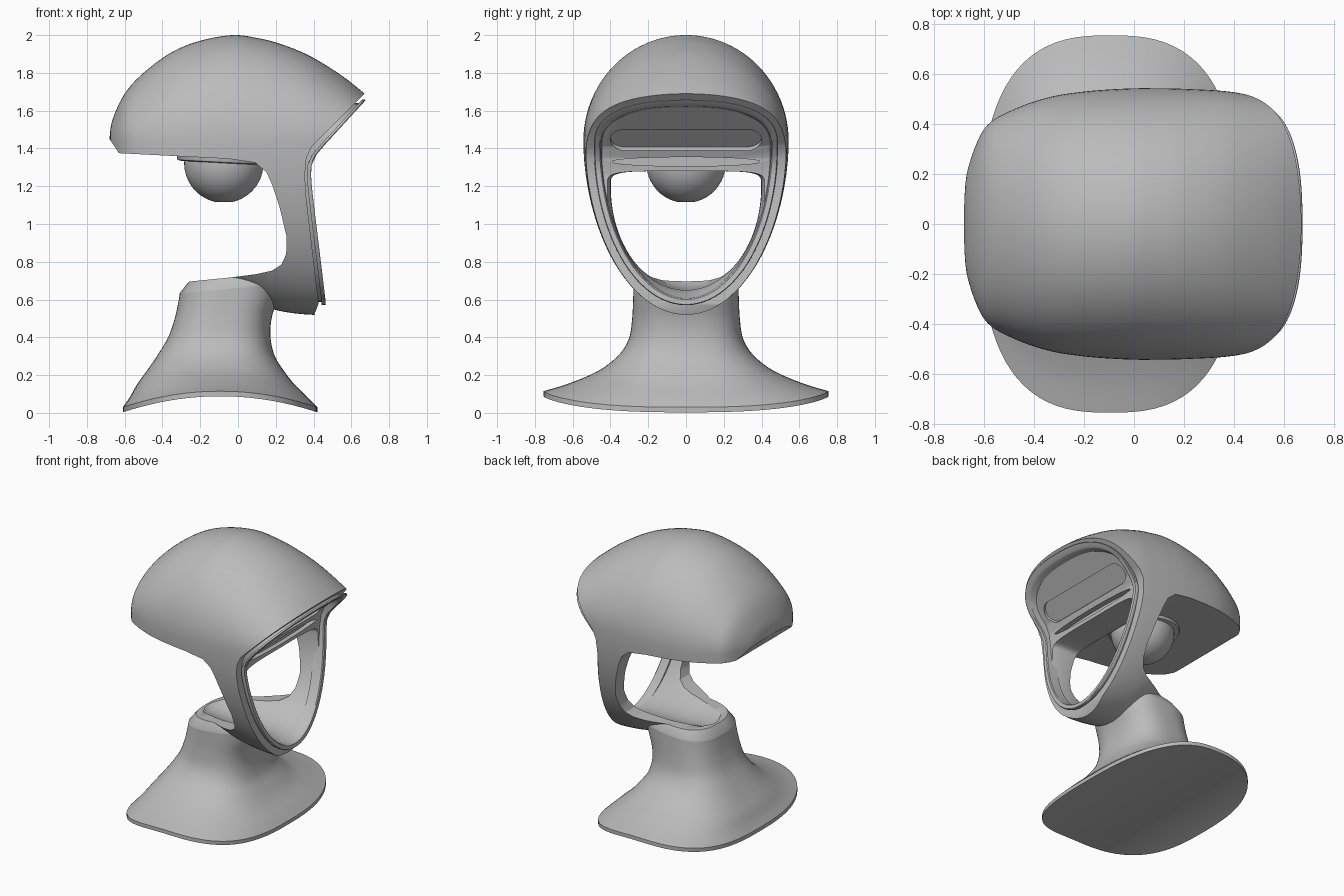
import bpy, bmesh
from math import sin, cos, pi, radians, copysign
from mathutils import Vector, Matrix

cube = bpy.data.objects.get("Cube")
if cube:
    bpy.data.objects.remove(cube, do_unlink=True)

grey = bpy.data.materials.new("matte grey")
grey.use_nodes = True
grey.diffuse_color = (0.5, 0.5, 0.5, 1)
grey.node_tree.nodes["Principled BSDF"].inputs["Base Color"].default_value = (0.5, 0.5, 0.5, 1)


def loft(name, rings, cap="strip"):
    """Skin a row of equal rings; cap is strip, face or wrap."""
    bm = bmesh.new()
    rows = [[bm.verts.new(p) for p in r] for r in rings]
    n = len(rows[0])
    pairs = list(zip(rows, rows[1:]))
    if cap == "wrap":
        pairs.append((rows[-1], rows[0]))
    for a, b in pairs:
        for i in range(n):
            j = (i + 1) % n
            bm.faces.new((a[i], a[j], b[j], b[i]))
    for r in (rows[0], rows[-1]):
        if cap == "face":
            bm.faces.new(r)
        elif cap == "strip":
            for i in range(n // 2):
                quad = (r[i], r[i + 1], r[n - i - 1], r[(n - i) % n])
                bm.faces.new(list(dict.fromkeys(quad)))
    bmesh.ops.recalc_face_normals(bm, faces=bm.faces)
    mesh = bpy.data.meshes.new(name)
    bm.to_mesh(mesh)
    bm.free()
    obj = bpy.data.objects.new(name, mesh)
    bpy.context.collection.objects.link(obj)
    mesh.materials.append(grey)
    return obj


def spline(rows, steps=6):
    """Catmull-Rom through rows of numbers."""
    out = []
    for i in range(len(rows) - 1):
        a, b, c, d = (rows[max(0, min(len(rows) - 1, i + k))] for k in (-1, 0, 1, 2))
        for s in range(steps):
            t = s / steps
            out.append([q + 0.5 * t * (r - p + t * (2 * p - 5 * q + 4 * r - u + t * (3 * (q - r) + u - p)))
                        for p, q, r, u in zip(a, b, c, d)])
    return out + [list(rows[-1])]


def lookup(table, z):
    for (z0, x0), (z1, x1) in zip(table, table[1:]):
        if z <= z1:
            return x0 + (x1 - x0) * (z - z0) / (z1 - z0)
    return table[-1][1]


def power(v, n):
    return copysign(abs(v) ** (2 / n), v)


def egg(w, up, down, zc, n_up=2, count=96):
    """Egg outline in y and z with separate upper and lower heights."""
    pts = []
    for i in range(count):
        t = 2 * pi * i / count
        n = n_up if sin(t) > 0 else 2
        pts.append((w * power(cos(t), n), zc + (up if sin(t) > 0 else down) * power(sin(t), n)))
    return pts


def boolean(target, cutter, operation):
    mod = target.modifiers.new(operation.lower(), "BOOLEAN")
    mod.operation, mod.solver, mod.object = operation, "EXACT", cutter
    bpy.context.view_layer.objects.active = target
    bpy.ops.object.modifier_apply(modifier=mod.name)
    bpy.data.objects.remove(cutter, do_unlink=True)


# Head volume: stations of x, top height, half width, lower depth
stations = [(-.68, 1.455, .08, .8), (-.665, 1.55, .22, .8), (-.6, 1.69, .38, .8),
            (-.5, 1.8, .45, .8), (-.35, 1.91, .505, .8), (-.2, 1.97, .53, .8),
            (-.03, 2, .542, .81), (.1, 1.985, .543, .86), (.22, 1.955, .54, .9),
            (.38, 1.89, .53, .92), (.55, 1.785, .5, .92), (.67, 1.69, .47, .92), (.76, 1.61, .44, .92)]
body = loft("head_and_stand", [[(x, y, z) for y, z in egg(w, top - 1.44, d, 1.44)]
                               for x, top, w, d in spline(stations)])

# Side silhouette: face front, jaw, open throat and dome underside
front = [(.67, 1.69), (.39, 1.41), (.362, 1.35), (.354, 1.26), (.36, 1.15), (.427, .58), (.4, .51), (.39, .45)]
throat = [(-.05, .45), (-.05, .715), (.1, .735), (.18, .753), (.23, .785), (.255, .84), (.258, .93),
          (.22, 1.09), (.18, 1.21), (.15, 1.275), (.09, 1.325), (-.05, 1.345), (-.63, 1.375), (-.72, 1.51)]
outline = [(-.9, 2.2), (1.18, 2.2)] + front + throat
boolean(body, loft("side_cutter", [[(x, y, z) for x, z in outline] for y in (-1, 1)], "face"), "INTERSECT")

# Neck flaring into an arched base: z, back x, front x, half width, arch, tilt
neck_rows = [(.03, -.61, .42, .755, 1, 0), (.08, -.575, .372, .63, .85, 0), (.15, -.535, .3, .49, .7, 0),
             (.22, -.485, .245, .405, .5, 0), (.3, -.43, .195, .34, .3, 0), (.4, -.37, .172, .3, 0, 0),
             (.5, -.335, .178, .285, 0, 0), (.6, -.315, .21, .28, 0, .03), (.66, -.308, .23, .278, 0, .1)]


def neck_ring(z, x0, x1, w, arch, tilt, count=80):
    ring, n = [], 2.7
    mid, half = (x0 + x1) / 2, (x1 - x0) / 2
    for i in range(count):
        t = 2 * pi * i / count
        u = power(cos(t), n)
        x = mid + half * u
        ring.append((x, w * power(sin(t), n), z + .085 * arch * (1 - u * u) + tilt * (x + .05)))
    return ring


neck_list = [(.003,) + neck_rows[0][1:]] + spline(neck_rows) + [(.716, -.26, .235, .245, 0, .1)]
boolean(body, loft("neck", [neck_ring(*r) for r in neck_list]), "UNION")

# Face opening that runs back into a dish in the neck
opening = [(-.25, .25, .5), (-.2, .36, .53), (0, .395, .545), (.3, .4, .55), (.37, .42, .57), (.55, .48, .64)]
boolean(body, loft("opening_cutter", [[(x, y, z) for y, z in egg(w, .08, d, 1.2, 5)]
                                      for x, w, d in opening]), "DIFFERENCE")

# Long pill recess in the brow panel
pill = []
for i in range(48):
    t = 2 * pi * (i + .5) / 48
    pill.append((copysign(.325, cos(t)) + .075 * cos(t), .075 * sin(t)))
pill_cutter = loft("pill_cutter", [[(x, y, z) for y, z in pill] for x in (-.02, .1)], "face")
pill_cutter.data.transform(Matrix.Translation((.427, 0, 1.447)) @ Matrix.Rotation(radians(45), 4, "Y"))
boolean(body, pill_cutter, "DIFFERENCE")

# Thin lens recess below it
boolean(body, loft("lens_cutter", [[(x, y, z) for y, z in egg(.39, .024, .024, 1.33)]
                                   for x in (.325, .45)]), "DIFFERENCE")

# Raised face rim with a groove behind it: inset and setback of each ring
rim_front = [(.5, .47), (.6, .463), (1.15, .396), (1.25, .386), (1.31, .389), (1.35, .402), (1.4, .442), (1.66, .68)]
rim_rings = []
for inset, back in [(.004, 0), (0, .006), (0, .022), (.018, .022), (.018, .075), (.045, .075), (.036, .006), (.03, 0)]:
    shape = egg(.487 - inset, .238 - inset, .85 - inset, 1.42, 2.5)
    rim_rings.append([(lookup(rim_front, z) - back, y, z) for y, z in shape])
rim = loft("face_rim", rim_rings, "wrap")


# Lamp under the dome: round bulb and thin tilted flange
def lathe(name, profile, centre, tilt=0):
    rings = [[(r * cos(2 * pi * i / 64), r * sin(2 * pi * i / 64), z) for i in range(64)] for r, z in profile]
    obj = loft(name, rings)
    obj.data.transform(Matrix.Translation(Vector(centre)) @ Matrix.Rotation(radians(tilt), 4, "Y"))
    return obj


ball = [(.21 * cos(radians(a)), .21 * sin(radians(a))) for a in range(-80, 31, 5)]
bulb = lathe("lamp_bulb", ball, (-.075, 0, 1.322))
flange = lathe("lamp_flange", [(.215, -.012), (.235, -.008), (.238, 0), (.238, .05)], (-.085, 0, 1.335), 3)

# Smooth shading with crisp edges
bpy.ops.object.select_all(action="DESELECT")
for obj in (body, rim, bulb, flange):
    obj.select_set(True)
bpy.context.view_layer.objects.active = body
bpy.ops.object.shade_smooth_by_angle(angle=radians(32))
